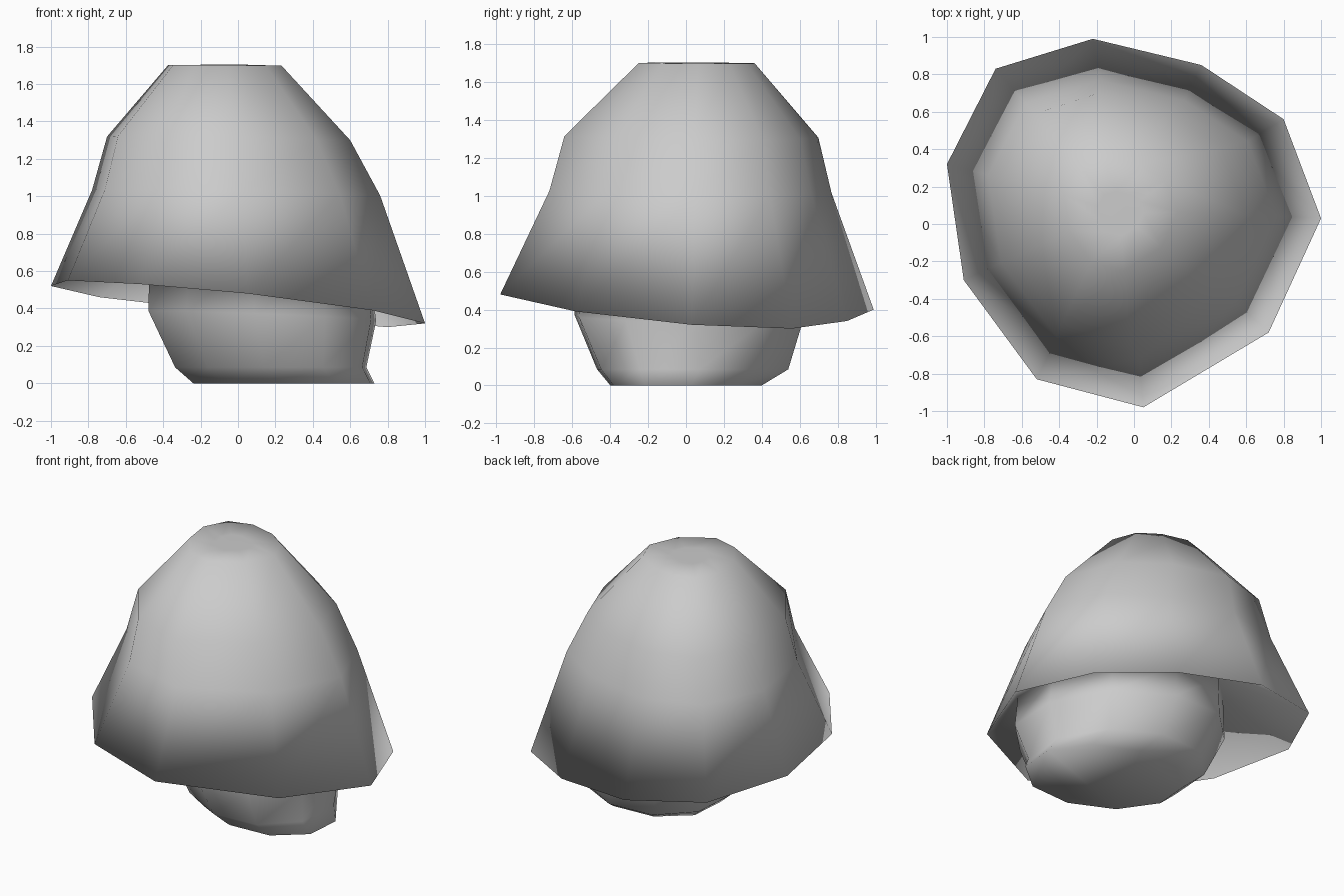
import bpy, bmesh
from math import sin, cos, radians

if "Cube" in bpy.data.objects:
    bpy.data.objects.remove(bpy.data.objects["Cube"])

# Cap outline, an irregular ten-sided ring: x, y and rim height
RIM = [(1.0, .03, .32), (.80, .56, .30), (.36, .85, .34), (-.22, .99, .40),
       (-.74, .83, .46), (-1.0, .32, .52), (-.91, -.30, .55), (-.52, -.83, .53),
       (.05, -.98, .48), (.72, -.58, .39)]
MEAN = sum(p[2] for p in RIM) / len(RIM)
CAP = [(x, y, h - MEAN) for x, y, h in RIM]

# Stem outline: decagon slightly stretched along one diagonal, tilted like the rim
ANGLES = [radians(9 + 36 * i) for i in range(10)]
STEM = [(cos(a) - .09 * sin(a), sin(a) - .09 * cos(a), -.1 * cos(a) - .04 * sin(a))
        for a in ANGLES]


def loft(name, rings):
    """Each ring: outline, centre x, centre y, scale x, scale y, height, tilt."""
    bm = bmesh.new()
    loops = [[bm.verts.new((cx + sx * x, cy + sy * y, z + tilt * h))
              for x, y, h in outline]
             for outline, cx, cy, sx, sy, z, tilt in rings]
    n = len(loops[0])
    for a, b in zip(loops, loops[1:]):
        for i in range(n):
            j = (i + 1) % n
            bm.faces.new((a[i], a[j], b[j], b[i]))
    bm.faces.new(loops[0][::-1])
    bm.faces.new(loops[-1])
    bmesh.ops.recalc_face_normals(bm, faces=bm.faces)
    for f in bm.faces:
        f.smooth = True
    mesh = bpy.data.meshes.new(name)
    bm.to_mesh(mesh)
    bm.free()
    obj = bpy.data.objects.new(name, mesh)
    bpy.context.collection.objects.link(obj)
    return obj


loft("mushroom", [
    # leaning stem, flaring from the foot up to the cap
    (STEM, .245, 0, .497, .41, 0, 0),
    (STEM, .175, .035, .525, .518, .085, 0),
    (STEM, .13, .015, .625, .62, .36, .25),
    # sloping underside out to the drooping rim
    (STEM, .12, .01, .61, .61, .62, .9),
    (CAP, 0, 0, 1, 1, MEAN, 1),
    # dome and flat crown
    (CAP, -.01, .02, .77, .755, 1.02, .15),
    (CAP, -.05, .025, .65, .68, 1.31, .1),
    (CAP, -.07, .055, .303, .31, 1.70, .02),
    (CAP, -.07, .055, .12, .12, 1.703, 0),
])
